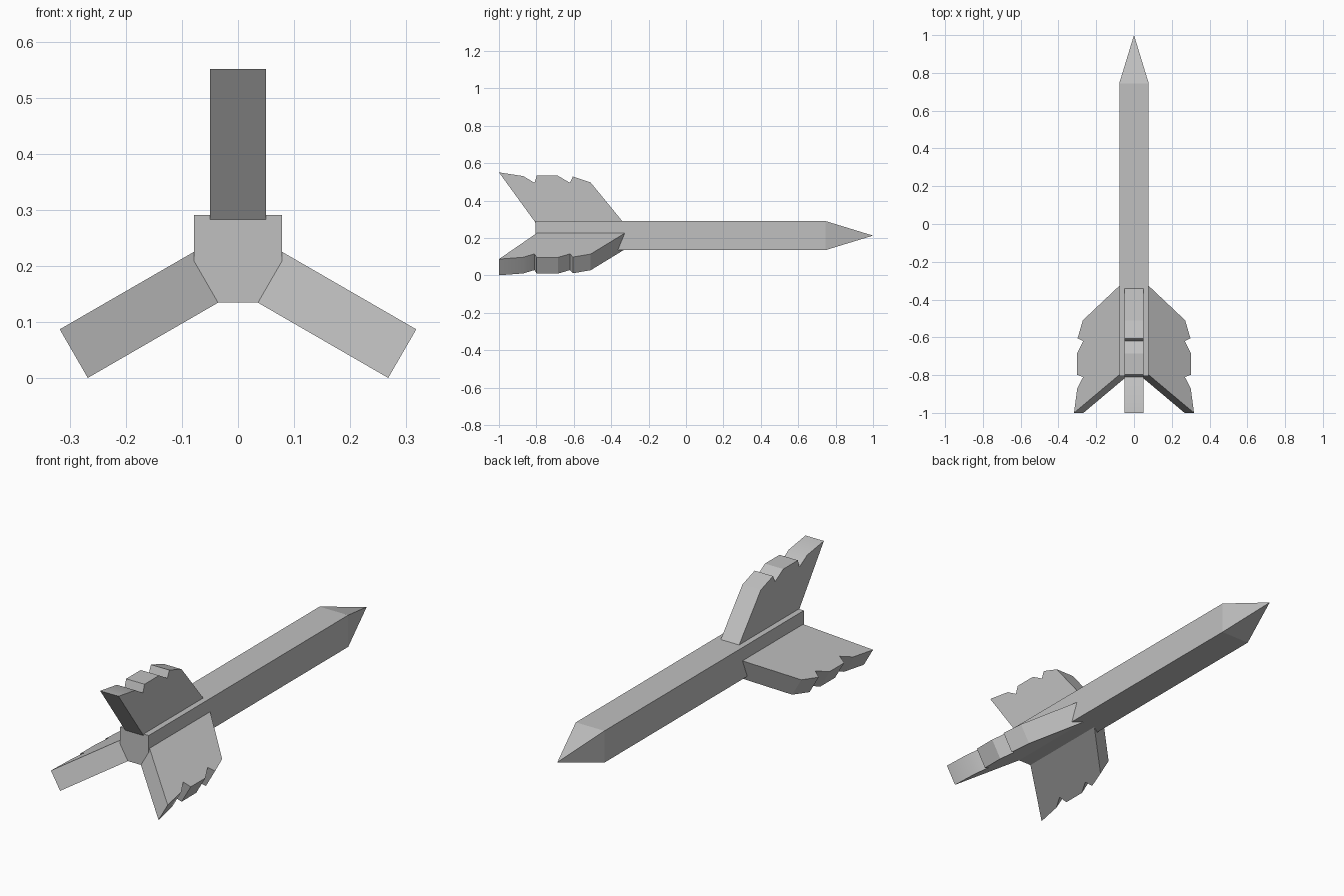
import bpy
import bmesh
from math import radians
from mathutils import Matrix, Vector

cube = bpy.data.objects.get("Cube")
if cube:
    bpy.data.objects.remove(cube, do_unlink=True)

AXIS_Z = 0.213      # height of the shaft's centre line
HALF = 0.078        # half width of the shaft
FIN_HALF = 0.05     # half thickness of a fin

grey = bpy.data.materials.new("plain grey")
grey.use_nodes = True
grey.diffuse_color = (0.53, 0.53, 0.53, 1)
grey.node_tree.nodes["Principled BSDF"].inputs["Base Color"].default_value = (0.53, 0.53, 0.53, 1)


def add_object(name, bm):
    bmesh.ops.recalc_face_normals(bm, faces=bm.faces)
    mesh = bpy.data.meshes.new(name)
    bm.to_mesh(mesh)
    bm.free()
    mesh.materials.append(grey)
    obj = bpy.data.objects.new(name, mesh)
    bpy.context.collection.objects.link(obj)
    return obj


# Square shaft, with its far end drawn out to a pyramid point
bm = bmesh.new()
corners = [(-HALF, -HALF), (HALF, -HALF), (HALF, HALF), (-HALF, HALF)]
rear, front = [[bm.verts.new((x, y, AXIS_Z + z)) for x, z in corners]
               for y in (-0.805, 0.745)]
point = bm.verts.new((0, 1, AXIS_Z))
bm.faces.new(rear)
for i in range(4):
    j = (i + 1) % 4
    bm.faces.new((rear[i], rear[j], front[j], front[i]))
    bm.faces.new((front[i], front[j], point))
add_object("shaft", bm)

# Notched fin outline: position along the shaft, distance from its axis
FIN = [(-0.776, 0.03), (-1, 0.338), (-0.87, 0.318), (-0.81, 0.282),
       (-0.798, 0.32), (-0.685, 0.32), (-0.62, 0.282), (-0.605, 0.316),
       (-0.51, 0.284), (-0.302, 0.03)]


def add_fin(name, angle):
    bm = bmesh.new()
    side = bm.faces.new([bm.verts.new((-FIN_HALF, y, r)) for y, r in FIN])
    made = bmesh.ops.extrude_face_region(bm, geom=[side], use_keep_orig=True)
    moved = [v for v in made["geom"] if isinstance(v, bmesh.types.BMVert)]
    bmesh.ops.translate(bm, verts=moved, vec=Vector((2 * FIN_HALF, 0, 0)))
    bm.transform(Matrix.Translation((0, 0, AXIS_Z)) @ Matrix.Rotation(radians(angle), 4, "Y"))
    obj = add_object(name, bm)
    bpy.ops.object.select_all(action="DESELECT")
    obj.select_set(True)
    bpy.context.view_layer.objects.active = obj
    bpy.ops.object.shade_smooth_by_angle(angle=radians(30))


# Three fins spaced evenly around the shaft
for name, angle in (("top_fin", 0), ("left_fin", 120), ("right_fin", 240)):
    add_fin(name, angle)
